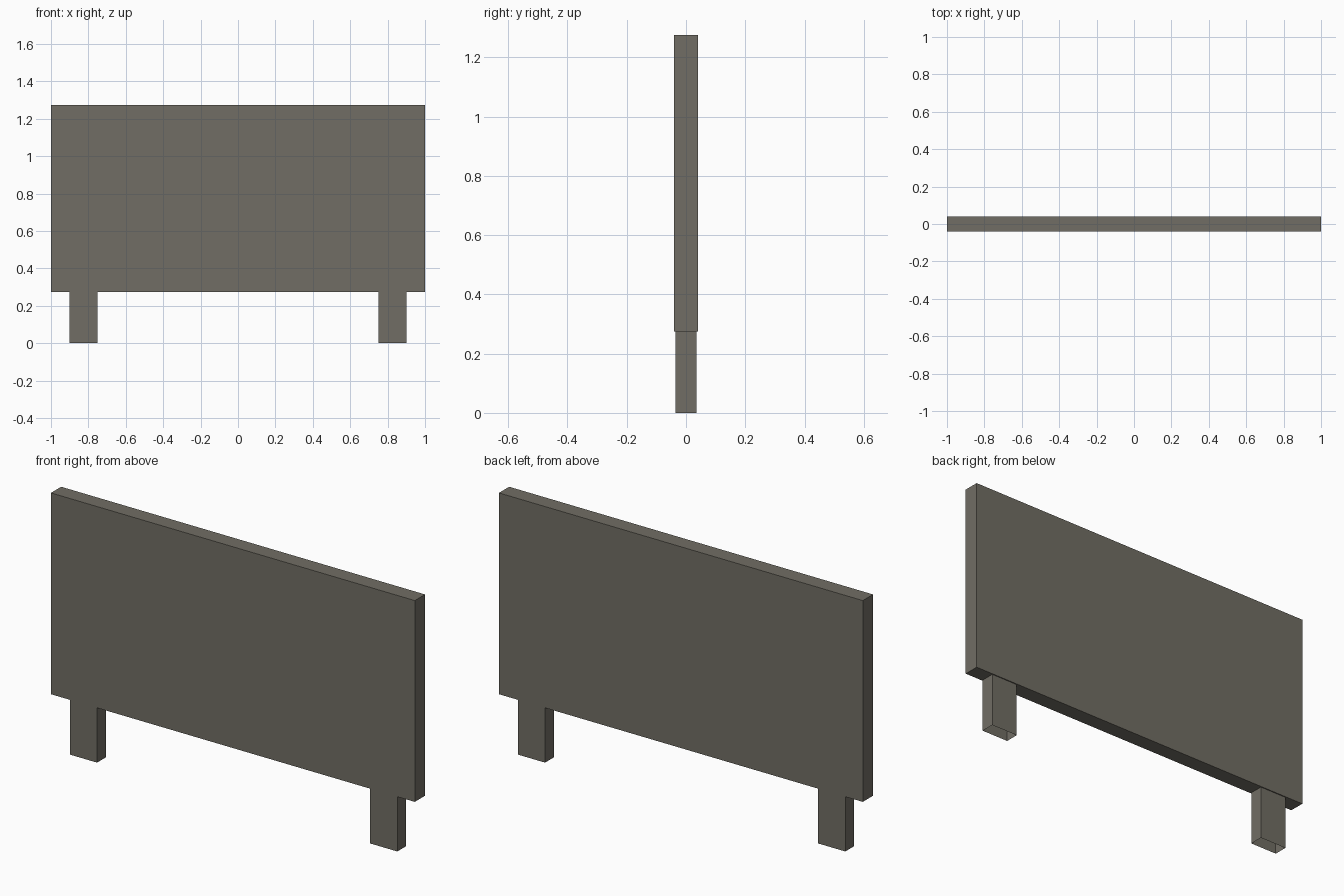
import bpy, bmesh
from mathutils import Vector

if "Cube" in bpy.data.objects:
    bpy.data.objects.remove(bpy.data.objects["Cube"])

mat = bpy.data.materials.new("warm grey")
mat.diffuse_color = (0.165, 0.155, 0.128, 1.0)
mat.use_nodes = True
mat.node_tree.nodes["Principled BSDF"].inputs["Base Color"].default_value = mat.diffuse_color


def box(name, lo, hi, open_ends=False):
    """Axis-aligned box; open_ends leaves a thin-walled sleeve without top and bottom."""
    lo, hi = Vector(lo), Vector(hi)
    bm = bmesh.new()
    bmesh.ops.create_cube(bm, size=1)
    for v in bm.verts:
        v.co = (lo + hi) / 2 + v.co * (hi - lo)
    if open_ends:
        bm.normal_update()
        ends = [f for f in bm.faces if abs(f.normal.z) > 0.9]
        bmesh.ops.delete(bm, geom=ends, context='FACES_ONLY')
    mesh = bpy.data.meshes.new(name)
    bm.to_mesh(mesh)
    bm.free()
    mesh.materials.append(mat)
    obj = bpy.data.objects.new(name, mesh)
    bpy.context.collection.objects.link(obj)
    return obj


# Upright panel
box("headboard_panel", (-1, -0.04, 0.275), (1, 0.04, 1.275))

# Hollow legs, mirrored left and right
legs = box("legs", (0.75, -0.035, 0), (0.90, 0.035, 0.275), open_ends=True)
mirror = legs.modifiers.new("mirror", 'MIRROR')
mirror.use_axis = (True, False, False)
